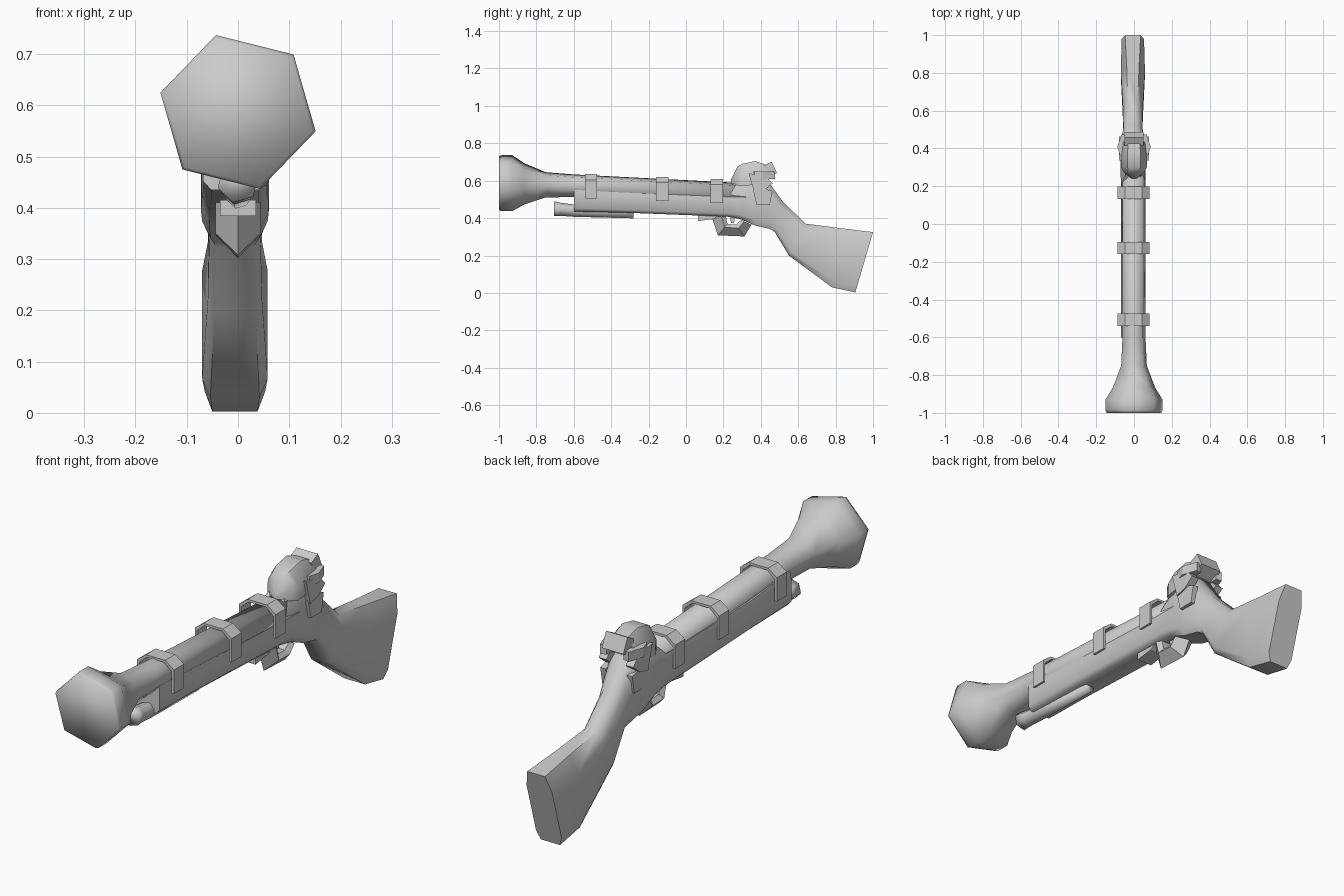
import bpy, bmesh, math
from mathutils import Vector

cube = bpy.data.objects.get("Cube")
if cube:
    bpy.data.objects.remove(cube, do_unlink=True)

steel = bpy.data.materials.new("plain_grey")
steel.use_nodes = True
steel.diffuse_color = (0.6, 0.6, 0.6, 1)
steel.node_tree.nodes["Principled BSDF"].inputs["Base Color"].default_value = (0.6, 0.6, 0.6, 1)


def loft(name, rings, smooth=True, sharp=None):
    """Skin a list of equal-length point rings and close both ends."""
    bm = bmesh.new()
    loops = [[bm.verts.new(p) for p in ring] for ring in rings]
    n = len(loops[0])
    for a, b in zip(loops, loops[1:]):
        for i in range(n):
            j = (i + 1) % n
            bm.faces.new((a[i], a[j], b[j], b[i]))
    bm.faces.new(loops[0][::-1])
    bm.faces.new(loops[-1])
    bmesh.ops.recalc_face_normals(bm, faces=bm.faces)
    for f in bm.faces:
        f.smooth = smooth
    mesh = bpy.data.meshes.new(name)
    bm.to_mesh(mesh)
    bm.free()
    mesh.materials.append(steel)
    obj = bpy.data.objects.new(name, mesh)
    bpy.context.collection.objects.link(obj)
    if sharp:
        bpy.ops.object.select_all(action="DESELECT")
        obj.select_set(True)
        bpy.context.view_layer.objects.active = obj
        bpy.ops.object.shade_smooth_by_angle(angle=math.radians(sharp))
    return obj


def hex_ring(y, z, r, turn=-14, x=0):
    angles = [math.radians(turn + 60 * i) for i in range(6)]
    return [(x + r * math.cos(a), y, z + r * math.sin(a)) for a in angles]


def slab(name, outline, x0, x1):
    """Side outline in y and z, extended across x."""
    return loft(name, [[(x, y, z) for y, z in outline] for x in (x0, x1)], False)


# Barrel with flared muzzle
loft("barrel", [hex_ring(*s) for s in (
    (-1.0, 0.587, 0.15), (-0.985, 0.587, 0.156), (-0.93, 0.587, 0.156),
    (-0.865, 0.583, 0.115), (-0.75, 0.578, 0.07), (-0.6, 0.573, 0.063),
    (0.32, 0.527, 0.062))])

# Stock: top y, z, bottom y, z, half width, top width ratio
stock_sections = (
    (-0.6, 0.578, -0.6, 0.435, 0.062, 0.9), (-0.35, 0.553, -0.35, 0.43, 0.062, 0.9),
    (0.22, 0.545, 0.22, 0.408, 0.063, 0.9), (0.26, 0.59, 0.29, 0.395, 0.065, 0.6),
    (0.34, 0.635, 0.37, 0.36, 0.066, 0.5), (0.43, 0.61, 0.45, 0.342, 0.064, 0.5),
    (0.52, 0.485, 0.475, 0.325, 0.05, 0.5), (0.64, 0.37, 0.55, 0.2, 0.053, 0.5),
    (0.82, 0.347, 0.78, 0.03, 0.064, 0.5), (1.0, 0.325, 0.905, 0.003, 0.059, 0.7))


def stock_ring(ty, tz, by, bz, w, top):
    top_pt, low = Vector((-0.006, ty, tz)), Vector((-0.006, by, bz))
    profile = [(0.75, 0), (1, 0.12), (1, 0.78), (top, 1)]
    profile += [(-u, t) for u, t in reversed(profile)]
    return [low.lerp(top_pt, t) + Vector((u * w, 0, 0)) for u, t in profile]


loft("stock", [stock_ring(*s) for s in stock_sections], sharp=55)

# Three arched bands over the barrel
arch = [(-0.085, -0.065), (-0.085, 0.035), (-0.045, 0.065)]
arch += [(-x, z) for x, z in reversed(arch)]
inner = [(x * 0.88, z - (0.01 if z > 0 else 0)) for x, z in reversed(arch)]
for name, y, z in (("front_band", -0.508, 0.57), ("middle_band", -0.127, 0.556),
                   ("rear_band", 0.165, 0.545)):
    loft(name, [[(x - 0.003, y + d, z + h) for x, h in arch + inner]
                for d in (-0.033, 0.033)], False)

# Ramrod under the fore end
loft("ramrod", [hex_ring(*s, turn=16) for s in (
    (-0.705, 0.45, 0.041), (-0.67, 0.447, 0.036), (-0.6, 0.44, 0.034),
    (-0.28, 0.42, 0.022))])

# Trigger guard with a keel-shaped section, front tang and trigger
guard_rings = []
for y, z, oy, oz in ((0.21, 0.425, 0.14, 0.4), (0.222, 0.368, 0.17, 0.308),
                     (0.268, 0.366, 0.312, 0.302), (0.295, 0.39, 0.35, 0.365)):
    a, b = Vector((0, y, z)), Vector((0, oy, oz))
    guard_rings.append([a + Vector((-0.03, 0, 0)), a.lerp(b, 0.3) + Vector((-0.044, 0, 0)),
                        b, a.lerp(b, 0.3) + Vector((0.044, 0, 0)), a + Vector((0.03, 0, 0))])
loft("trigger_guard", guard_rings, False)
slab("guard_tang", [(0.065, 0.42), (0.065, 0.384), (0.15, 0.395), (0.18, 0.42)], -0.035, 0.035)
slab("trigger", [(0.235, 0.42), (0.24, 0.375), (0.255, 0.372), (0.268, 0.42)], -0.01, 0.01)

# Hammer hood: y, low z, high z, half width at base, half width at crown
hood_rings = []
for y, low, high, w, crown in ((0.24, 0.585, 0.605, 0.012, 0.008), (0.275, 0.575, 0.675, 0.055, 0.025),
                               (0.3, 0.57, 0.69, 0.068, 0.035), (0.37, 0.58, 0.705, 0.07, 0.035),
                               (0.435, 0.61, 0.683, 0.06, 0.03)):
    mid = (low + high) / 2
    hood_rings.append([(-w, y, low), (-w, y, mid), (-crown, y, high),
                       (crown, y, high), (w, y, mid), (w, y, low)])
loft("hammer_hood", hood_rings, sharp=50)
slab("hammer_spur", [(0.415, 0.68), (0.458, 0.702), (0.486, 0.642), (0.43, 0.61)], -0.05, 0.05)

# Lock plates and their arms on both sides
plate = [(0.36, 0.545), (0.378, 0.47), (0.448, 0.47), (0.462, 0.545), (0.41, 0.56)]
arm = [(0.335, 0.64), (0.365, 0.535), (0.42, 0.55), (0.463, 0.585), (0.43, 0.622)]
for side, s in (("left", 1), ("right", -1)):
    slab(side + "_lock_plate", plate, s * 0.05, s * 0.074)
    slab(side + "_lock_arm", arm, s * 0.045, s * 0.08)
    loft(side + "_hammer_ear", [[(s * 0.04, 0.35, z), (s * 0.075, 0.365, z),
                                 (s * 0.088, 0.41, z), (s * 0.066, 0.475, z),
                                 (s * 0.04, 0.47, z)] for z in (0.61, 0.65)], False)
